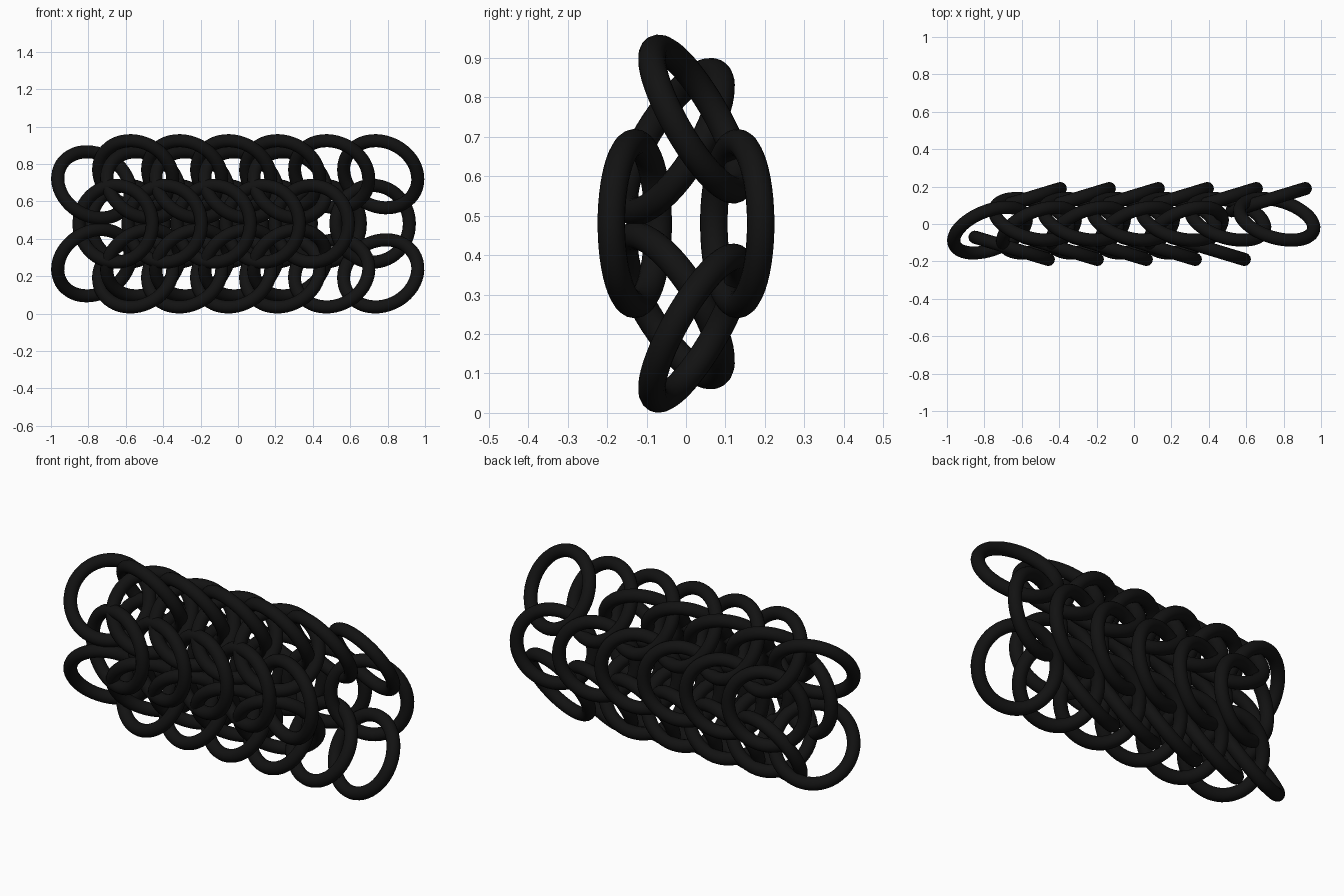
import bpy
from mathutils import Vector, Matrix

if "Cube" in bpy.data.objects:
    bpy.data.objects.remove(bpy.data.objects["Cube"])

WIRE = 0.035      # wire radius
RING = 0.205      # ring radius at wire centre
PITCH = 0.262     # spacing of rings in a row
MID = 0.48        # height of the mirror line

black = bpy.data.materials.new("black_metal")
black.diffuse_color = (0.006, 0.006, 0.006, 1)
black.use_nodes = True
black.node_tree.nodes["Principled BSDF"].inputs["Base Color"].default_value = black.diffuse_color

# One shared ring mesh, axis along z
bpy.ops.mesh.primitive_torus_add(major_radius=RING, minor_radius=WIRE,
                                 major_segments=48, minor_segments=16)
master = bpy.context.object
bpy.ops.object.shade_smooth()
ring_mesh = master.data
ring_mesh.name = "ring"
ring_mesh.materials.append(black)
bpy.data.objects.remove(master)


def row(name, start, step, count, normal):
    """Row of identical tilted rings along x."""
    rot = Vector((0, 0, 1)).rotation_difference(Vector(normal).normalized())
    for i in range(count):
        ob = bpy.data.objects.new(f"{name}_{i + 1}", ring_mesh)
        bpy.context.collection.objects.link(ob)
        pos = Vector(start) + Vector((step * i, 0, 0))
        ob.matrix_world = Matrix.Translation(pos) @ rot.to_matrix().to_4x4()


# Centre rows, back and front
row("centre_back_ring", (0.72, 0.13, MID), -PITCH, 6, (-0.29, 0.957, 0))
row("centre_front_ring", (0.394, -0.13, MID), -PITCH, 5, (0.29, 0.957, 0))

# Edge rows, mirrored about the mid height
for side, s in (("upper", 1), ("lower", -1)):
    row(side + "_outer_ring", (0.763, 0.025, MID + s * 0.265), -PITCH, 6,
        (0.25, 0.835, s * 0.48))
    row(side + "_inner_ring", (-0.77, -0.033, MID + s * 0.208), PITCH, 5,
        (-0.32, 0.80, s * -0.50))
